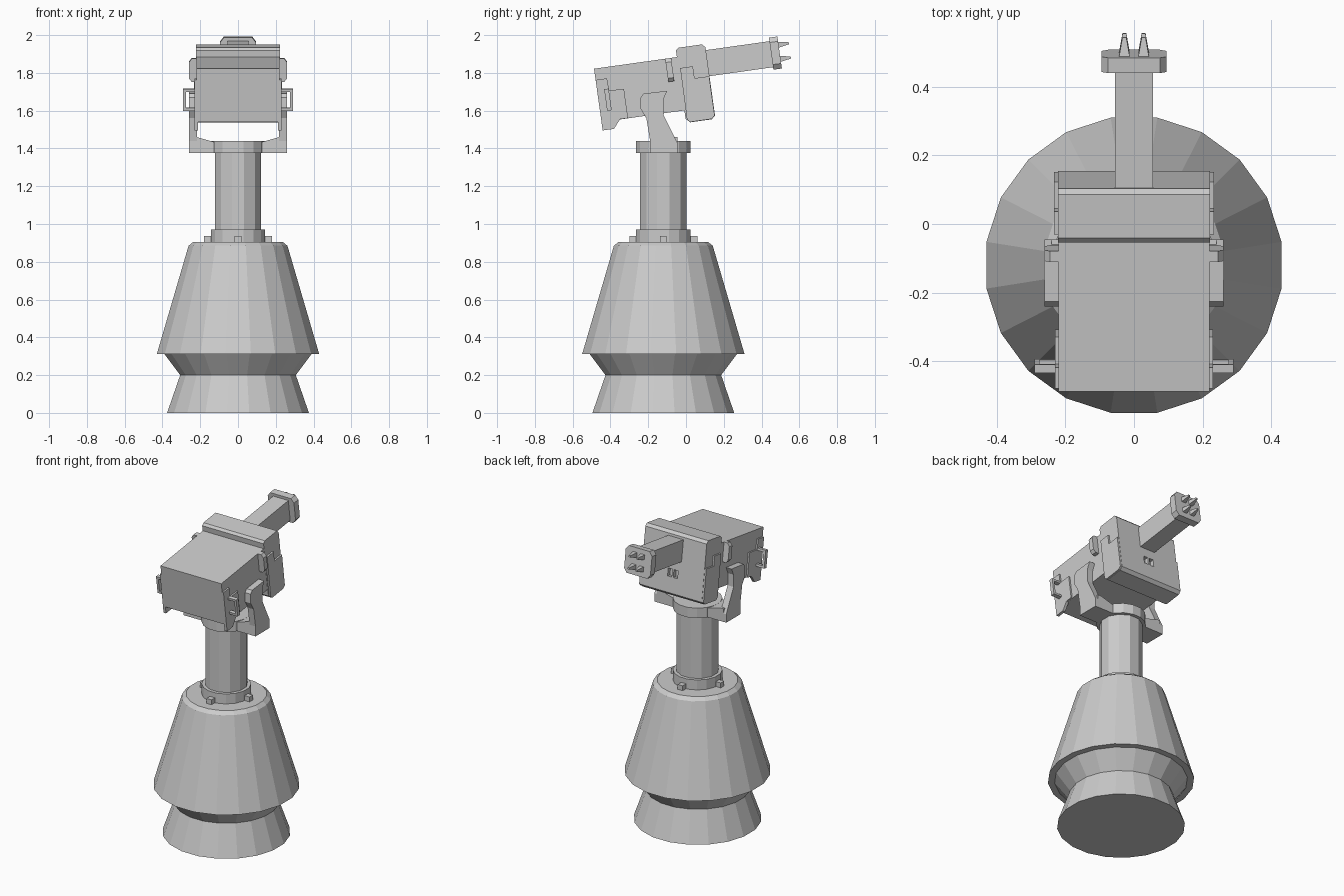
import bpy, bmesh, math
from mathutils import Matrix, Vector

if "Cube" in bpy.data.objects:
    bpy.data.objects.remove(bpy.data.objects["Cube"])

CY = -0.12                                    # pedestal axis
WORLD = Matrix.Identity(4)
# Tilted frame of the gun head: x, u along barrel, w up; origin at rear top edge
HEAD = Matrix.Translation((0, -0.487, 1.822)) @ Matrix.Rotation(math.radians(8), 4, 'X')


def finish(name, bm, m=WORLD):
    bmesh.ops.recalc_face_normals(bm, faces=bm.faces)
    bm.transform(m)
    me = bpy.data.meshes.new(name)
    bm.to_mesh(me)
    bm.free()
    ob = bpy.data.objects.new(name, me)
    bpy.context.collection.objects.link(ob)
    return ob


def lathe(name, profile, sides, offset=0.5):
    """Closed faceted solid of revolution about the pedestal axis."""
    bm = bmesh.new()
    rings = []
    for r, z in profile:
        a = [2 * math.pi * (i + offset) / sides for i in range(sides)]
        rings.append([bm.verts.new((r * math.cos(t), CY + r * math.sin(t), z)) for t in a])
    for lo, hi in zip(rings, rings[1:]):
        for i in range(sides):
            j = (i + 1) % sides
            bm.faces.new((lo[i], lo[j], hi[j], hi[i]))
    bm.faces.new(rings[0])
    bm.faces.new(rings[-1])
    return finish(name, bm)


def prism(name, pts, a, b, axis='X', m=WORLD):
    """Extrude a profile from a to b along X (pts are y,z) or Y (pts are x,z)."""
    bm = bmesh.new()
    vs = [bm.verts.new((a, p, q) if axis == 'X' else (p, a, q)) for p, q in pts]
    f = bm.faces.new(vs)
    ext = bmesh.ops.extrude_face_region(bm, geom=[f])['geom']
    d = Vector((b - a, 0, 0)) if axis == 'X' else Vector((0, b - a, 0))
    bmesh.ops.translate(bm, vec=d, verts=[g for g in ext if isinstance(g, bmesh.types.BMVert)])
    return finish(name, bm, m)


def box(name, x, y, z, m=WORLD):
    return prism(name, [(y[0], z[0]), (y[1], z[0]), (y[1], z[1]), (y[0], z[1])], x[0], x[1], 'X', m)


# Pedestal
lathe("base", [(.38, 0), (.31, .2), (.395, .312), (.435, .312), (.265, .885), (.24, .905)], 20)
lathe("flange", [(.147, .9), (.147, .97)], 16)
lathe("column", [(.127, .96), (.127, 1.39)], 12)
lathe("swivel_ring", [(.147, 1.375), (.147, 1.44)], 16)
for i in range(4):
    rot = Matrix.Translation((0, CY, 0)) @ Matrix.Rotation(i * math.pi / 2, 4, 'Z')
    box("flange_bolt", (.13, .18), (-.018, .018), (.9, .937), rot)

# Yoke: crossbar and two leaning arms
prism("yoke_crossbar", [(-.24, 1.375), (.24, 1.375), (.24, 1.46), (.217, 1.46), (.13, 1.435),
                        (-.13, 1.435), (-.217, 1.46), (-.24, 1.46)], -.19, -.045, 'Y')
arm = [(-.19, 1.375), (-.19, 1.44), (-.21, 1.56), (-.24, 1.61), (-.24, 1.67), (-.225, 1.69),
       (-.1, 1.705), (-.12, 1.66), (-.12, 1.58), (-.045, 1.43), (-.045, 1.375)]

# Side plate outlines in the head frame
rear_plate = [(0, -.06), (.061, -.06), (.063, -.125), (.142, -.128), (.142, -.284),
              (.1, -.284), (.06, -.33), (0, -.33)]
front_plate = [(.452, -.06), (.52, -.06), (.52, -.124), (.598, -.124), (.598, -.335),
               (.58, -.35), (.465, -.35), (.45, -.335)]
bracket = [(.382, 0), (.412, 0), (.412, -.124), (.382, -.124)]

for s in (-1, 1):
    prism("yoke_arm", arm, s * .217, s * .26)
    prism("rear_side_plate", rear_plate, s * .212, s * .23, 'X', HEAD)
    prism("front_side_plate", front_plate, s * .215, s * .233, 'X', HEAD)
    prism("side_bracket", [(s * .21, 0), (s * .245, 0), (s * .26, -.02), (s * .26, -.105),
                           (s * .245, -.124), (s * .21, -.124)], .38, .412, 'Y', HEAD)
    # D-shaped grip
    box("grip_bar", (s * .275, s * .29), (.038, .062), (-.23, -.115), HEAD)
    for w in (-.23, -.13):
        box("grip_post", (s * .22, s * .285), (.038, .062), (w, w + .015), HEAD)

# Head body and front block
box("head_body", (-.22, .22), (0, .46), (-.285, 0), HEAD)
block = prism("front_block", [(.443, .035), (.458, .048), (.585, .048), (.6, .03), (.6, -.335),
                              (.58, -.352), (.465, -.352), (.443, -.33)], -.222, .222, 'X', HEAD)

# Two small sight windows sunk into the block's front face
for x in (-.036, .006):
    cut = box("window_cutter", (x, x + .03), (.575, .65), (-.235, -.185), HEAD)
    cut.hide_render = True
    cut.hide_viewport = True
    mod = block.modifiers.new("window", 'BOOLEAN')
    mod.operation = 'DIFFERENCE'
    mod.solver = 'EXACT'
    mod.object = cut

# Barrel and chamfered muzzle
box("barrel", (-.055, .055), (.59, .95), (-.124, .015), HEAD)
prism("muzzle", [(-.095, -.11), (-.075, -.137), (.075, -.137), (.095, -.11),
                 (.095, .008), (.075, .034), (-.075, .034), (-.095, .008)], .94, .985, 'Y', HEAD)

# Four tapered prongs
for x in (-.028, .028):
    for w in (-.01, -.086):
        bm = bmesh.new()
        bmesh.ops.create_cone(bm, cap_ends=True, segments=4, radius1=.023, radius2=.008, depth=.06,
                              matrix=Matrix.Translation((x, 1.01, w)) @ Matrix.Rotation(-math.pi / 2, 4, 'X')
                              @ Matrix.Rotation(math.pi / 4, 4, 'Z'))
        finish("muzzle_prong", bm, HEAD)
